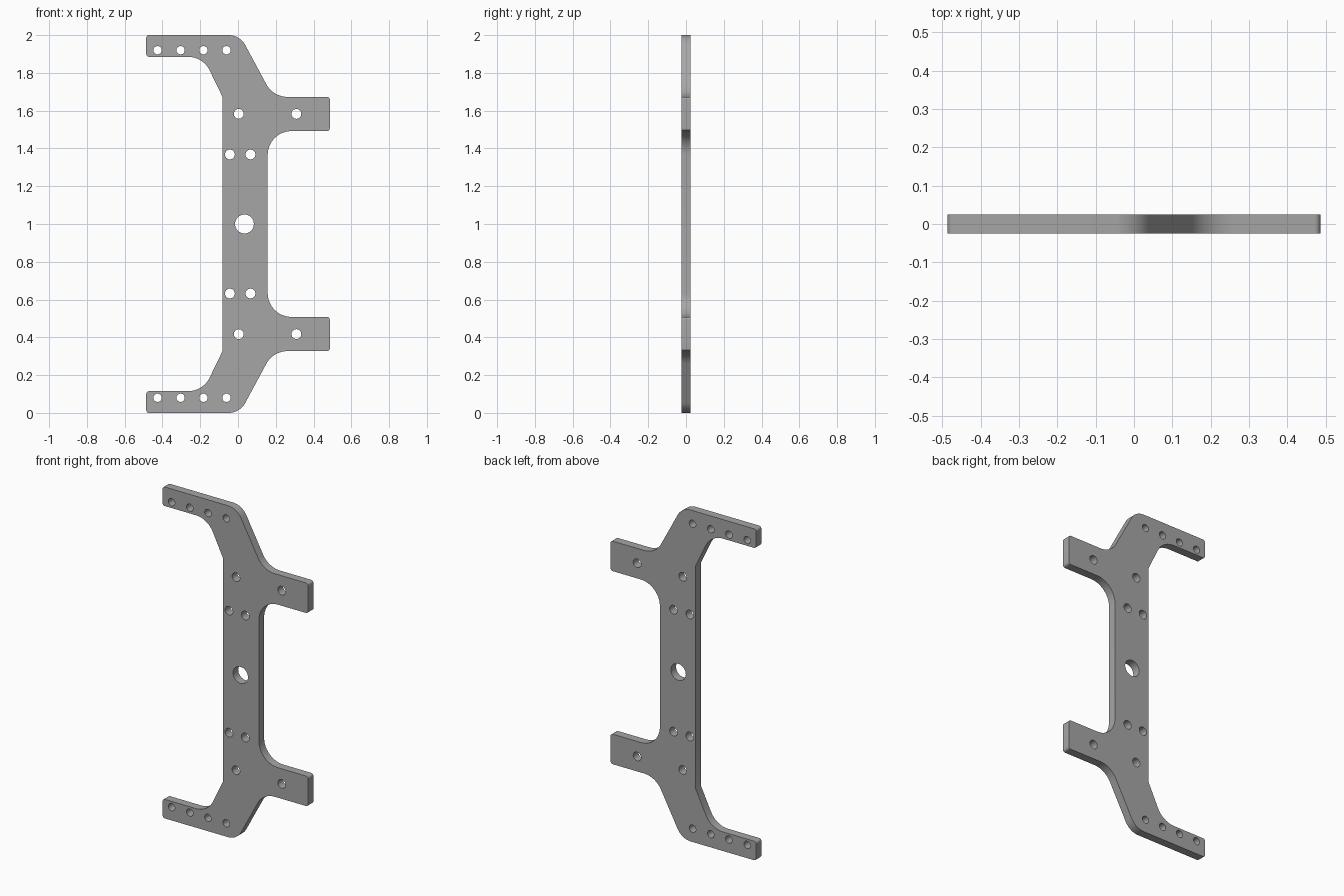
import bpy, bmesh, math
from mathutils import Vector, Matrix

old = bpy.data.objects.get("Cube")
if old:
    bpy.data.objects.remove(old)

HALF_THICK = 0.025
HALF_W = 0.486
SOFT = 0.015

# Upper half outline as (x, height, corner radius), running clockwise from the spine
upper = [
    (-0.082, 1.673, 0), (-0.185, 1.885, 0.127),
    (-HALF_W, 1.885, SOFT), (-HALF_W, 2.0, SOFT),
    (0.01, 2.0, 0.1), (0.186, 1.673, 0.127),
    (HALF_W, 1.673, SOFT), (HALF_W, 1.492, SOFT),
    (0.157, 1.492, 0.127),
]
outline = upper + [(x, 2 - z, r) for x, z, r in reversed(upper)]

# Upper holes as (x, height, radius); the lower ones are mirrored
holes = [(x, 1.92, 0.022) for x in (-0.426, -0.304, -0.183, -0.061)]
holes += [(x, 1.583, 0.026) for x in (0.004, 0.309)]
holes += [(x, 1.368, 0.026) for x in (-0.043, 0.066)]
holes += [(x, 2 - z, r) for x, z, r in holes]
holes.append((0.034, 1.0, 0.05))


def rounded(corners, steps=12):
    """Replace each corner with an arc tangent to both neighbouring edges."""
    pts = []
    for i, (x, z, r) in enumerate(corners):
        p = Vector((x, z))
        if r == 0:
            pts.append(p)
            continue
        a = (Vector(corners[i - 1][:2]) - p).normalized()
        b = (Vector(corners[(i + 1) % len(corners)][:2]) - p).normalized()
        half = a.angle(b) / 2
        centre = p + (a + b).normalized() * (r / math.sin(half))
        start = p + a * (r / math.tan(half)) - centre
        end = p + b * (r / math.tan(half)) - centre
        sweep = start.angle(end)
        for k in range(steps + 1):
            t = k / steps
            pts.append(centre + (start * math.sin((1 - t) * sweep)
                                 + end * math.sin(t * sweep)) / math.sin(sweep))
    return pts


def circle(x, z, r, n=32):
    return [Vector((x + r * math.cos(math.tau * k / n),
                    z + r * math.sin(math.tau * k / n))) for k in range(n)]


# Flat filled profile with holes, extruded to the plate thickness
curve = bpy.data.curves.new("plate_profile", "CURVE")
curve.dimensions = "2D"
curve.fill_mode = "BOTH"
curve.extrude = HALF_THICK
for loop in [rounded(outline)] + [circle(*h) for h in holes]:
    spline = curve.splines.new("POLY")
    spline.points.add(len(loop) - 1)
    for point, co in zip(spline.points, loop):
        point.co = (co.x, co.y, 0, 1)
    spline.use_cyclic_u = True

plate = bpy.data.objects.new("bracket_plate", curve)
bpy.context.collection.objects.link(plate)
bpy.ops.object.select_all(action="DESELECT")
plate.select_set(True)
bpy.context.view_layer.objects.active = plate
bpy.ops.object.convert(target="MESH")
plate = bpy.context.object

# Weld the caps to the walls and stand the plate upright
bm = bmesh.new()
bm.from_mesh(plate.data)
bmesh.ops.remove_doubles(bm, verts=bm.verts, dist=0.0001)
bmesh.ops.rotate(bm, verts=bm.verts, matrix=Matrix.Rotation(math.pi / 2, 3, "X"))
bmesh.ops.recalc_face_normals(bm, faces=bm.faces)
bm.to_mesh(plate.data)
bm.free()
bpy.ops.object.shade_smooth_by_angle(angle=math.radians(30))

# Plain grey metal
grey = bpy.data.materials.new("plain_grey")
grey.use_nodes = True
colour = (0.38, 0.38, 0.38, 1)
grey.diffuse_color = colour
grey.node_tree.nodes["Principled BSDF"].inputs["Base Color"].default_value = colour
plate.data.materials.clear()
plate.data.materials.append(grey)
